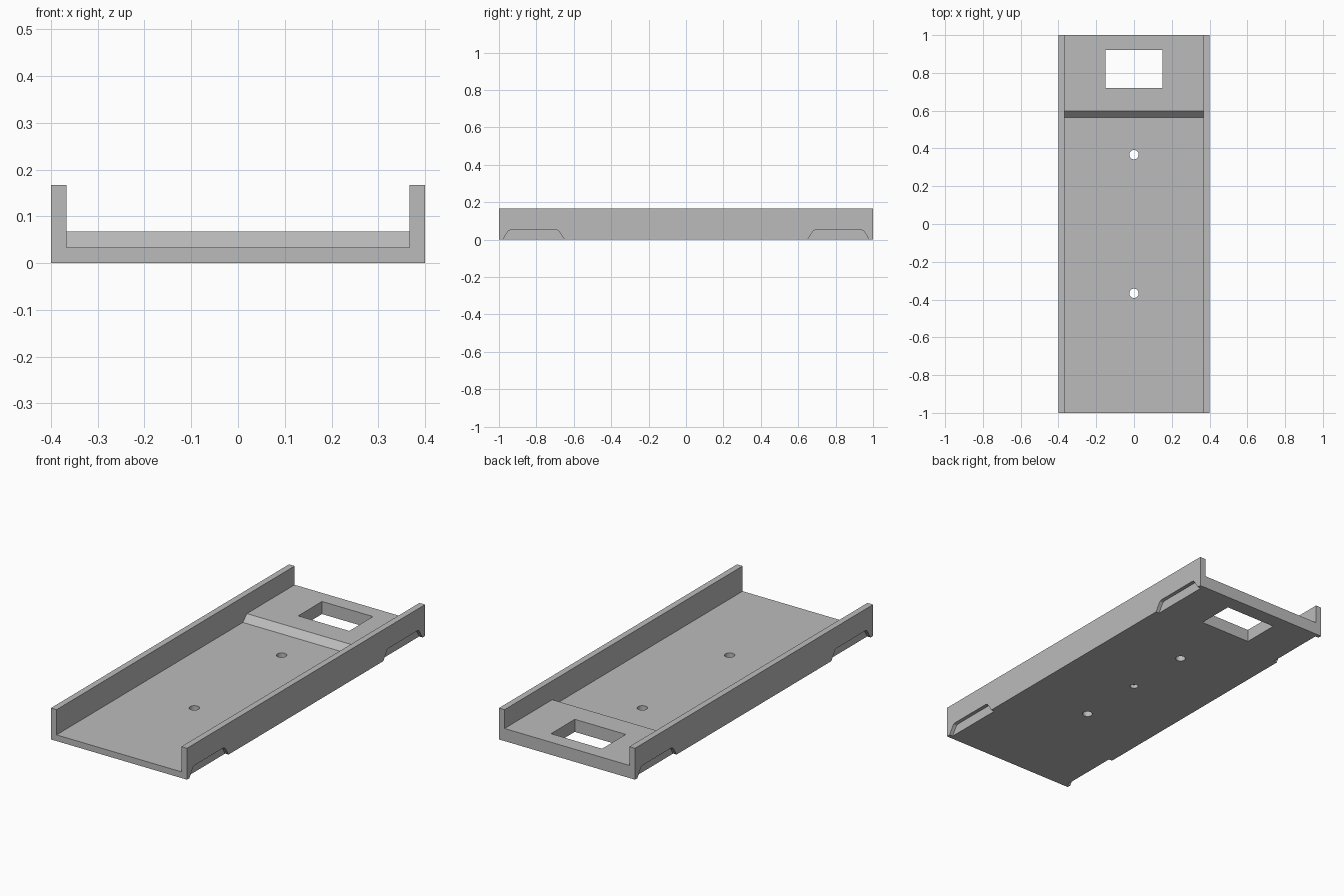
import bpy, bmesh, math
from mathutils import Vector

if "Cube" in bpy.data.objects:
    bpy.data.objects.remove(bpy.data.objects["Cube"])

grey = bpy.data.materials.new("plain_grey")
grey.diffuse_color = (0.5, 0.5, 0.5, 1)
grey.use_nodes = True
grey.node_tree.nodes["Principled BSDF"].inputs["Base Color"].default_value = grey.diffuse_color


def make_object(name, bm):
    bmesh.ops.recalc_face_normals(bm, faces=bm.faces)
    mesh = bpy.data.meshes.new(name)
    bm.to_mesh(mesh)
    bm.free()
    mesh.materials.append(grey)
    obj = bpy.data.objects.new(name, mesh)
    bpy.context.collection.objects.link(obj)
    return obj


def prism(name, points, axis, lo, hi):
    """Extrude a 2D profile along x (profile y,z) or y (profile x,z)."""
    bm = bmesh.new()
    place = (lambda a, b: (lo, a, b)) if axis == "x" else (lambda a, b: (a, lo, b))
    face = bm.faces.new([bm.verts.new(place(a, b)) for a, b in points])
    new = bmesh.ops.extrude_face_region(bm, geom=[face])["geom"]
    step = Vector((hi - lo, 0, 0)) if axis == "x" else Vector((0, hi - lo, 0))
    bmesh.ops.translate(bm, vec=step, verts=[v for v in new if isinstance(v, bmesh.types.BMVert)])
    return make_object(name, bm)


def cylinder(name, y, radius, z0, z1):
    bm = bmesh.new()
    bmesh.ops.create_cone(bm, cap_ends=True, segments=32, radius1=radius, radius2=radius, depth=z1 - z0)
    bmesh.ops.translate(bm, vec=(0, y, (z0 + z1) / 2), verts=bm.verts)
    return make_object(name, bm)


def combine(target, other, operation):
    mod = target.modifiers.new("boolean", "BOOLEAN")
    mod.operation, mod.object, mod.solver = operation, other, "EXACT"
    bpy.context.view_layer.objects.active = target
    bpy.ops.object.modifier_apply(modifier=mod.name)
    bpy.data.objects.remove(other)


W, WALL, FLOOR, TOP = 0.4, 0.033, 0.033, 0.167
IN = W - WALL

# U-shaped tray
tray = prism("channel_tray", [(-W, 0), (W, 0), (W, TOP), (IN, TOP), (IN, FLOOR),
                              (-IN, FLOOR), (-IN, TOP), (-W, TOP)], "y", -1, 1)

# raised platform with sloped front edge
platform = prism("raised_platform", [(0.542, 0.01), (1, 0.01), (1, 0.067), (0.599, 0.067)],
                 "x", -IN - 0.01, IN + 0.01)
combine(tray, platform, "UNION")

# rectangular window through the platform
window = prism("window_cutter", [(0.72, -0.1), (0.92, -0.1), (0.92, 0.3), (0.72, 0.3)], "x", -0.15, 0.15)
combine(tray, window, "DIFFERENCE")

# two through holes and a blind hole underneath
for y, radius, top in ((0.367, 0.025, 0.2), (-0.367, 0.025, 0.2), (0, 0.02, 0.02)):
    combine(tray, cylinder("hole_cutter", y, radius, -0.1, top), "DIFFERENCE")

# shallow grip notches at the foot of each side wall
for side in (-1, 1):
    for end in (-1, 1):
        notch = [(0.65, -0.001), (0.675, 0.039), (0.682, 0.048), (0.693, 0.052),
                 (0.937, 0.052), (0.948, 0.048), (0.955, 0.039), (0.98, -0.001)]
        cutter = prism("notch_cutter", [(end * y, z) for y, z in notch], "x",
                       side * (W - 0.02), side * (W + 0.05))
        combine(tray, cutter, "DIFFERENCE")

tray.select_set(True)
bpy.context.view_layer.objects.active = tray
bpy.ops.object.shade_smooth_by_angle(angle=math.radians(25))
